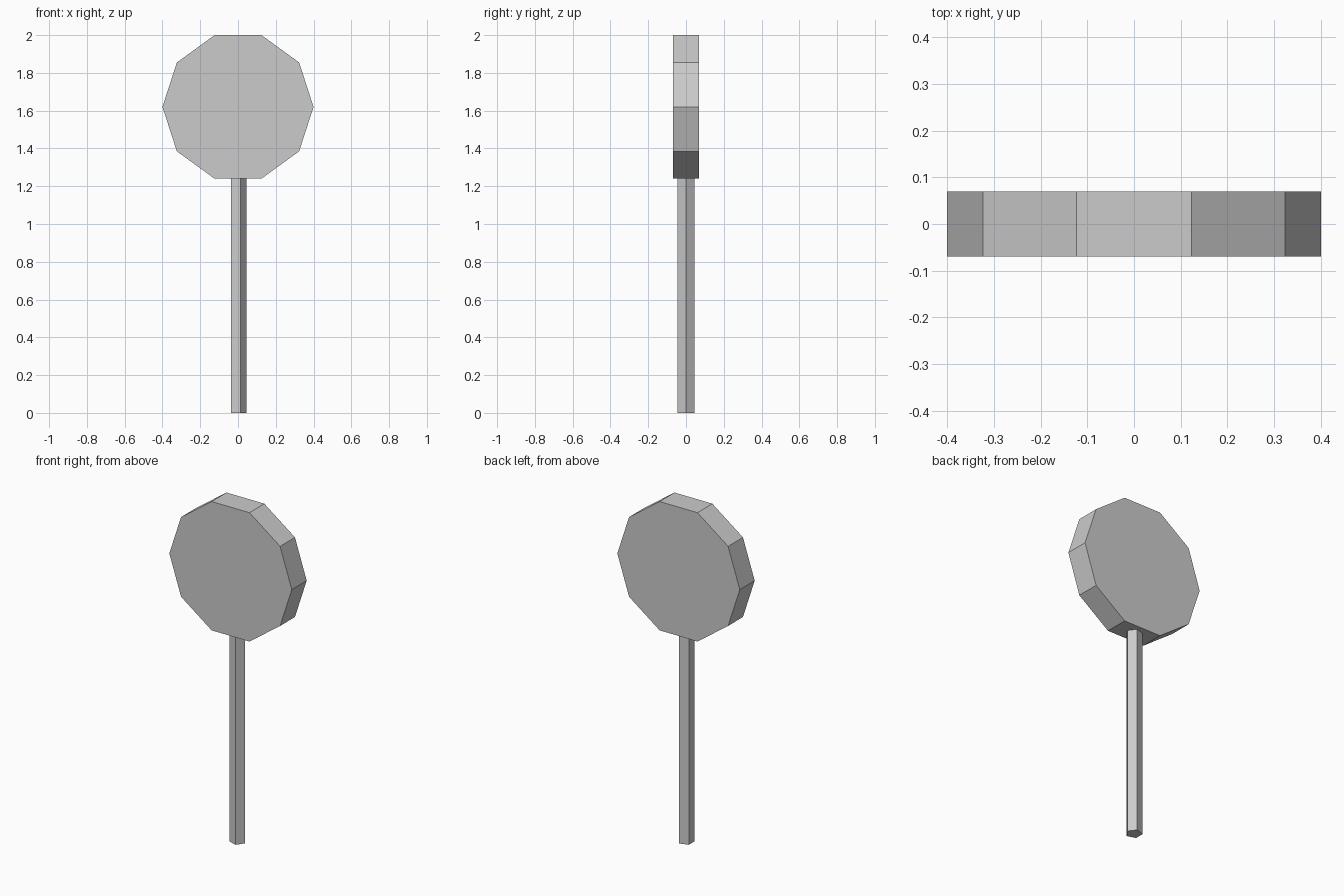
import bpy
from math import pi

if "Cube" in bpy.data.objects:
    bpy.data.objects.remove(bpy.data.objects["Cube"])


def prism(name, sides, radius, depth, location, rotation=(0, 0, 0)):
    """Flat-shaded, capped prism with its first corner on local +y."""
    bpy.ops.mesh.primitive_cylinder_add(vertices=sides, radius=radius, depth=depth,
                                        location=location, rotation=rotation)
    obj = bpy.context.object
    obj.name = name
    bpy.ops.object.transform_apply(location=False, rotation=True, scale=True)
    return obj


TOP = 2.0
RADIUS = 0.4
APOTHEM = 0.38
THICKNESS = 0.139
centre_z = TOP - APOTHEM
stick_height = TOP - 2 * APOTHEM + 0.01

# Ten-sided head, corners pointing left and right, facing the front
prism("disc_head", 10, RADIUS, THICKNESS, (0, 0, centre_z), (pi / 2, pi / 2, 0))

# Five-sided stick, one corner towards +x, just entering the head
prism("stick", 5, 0.046, stick_height, (0, 0, stick_height / 2), (0, 0, -pi / 2))
